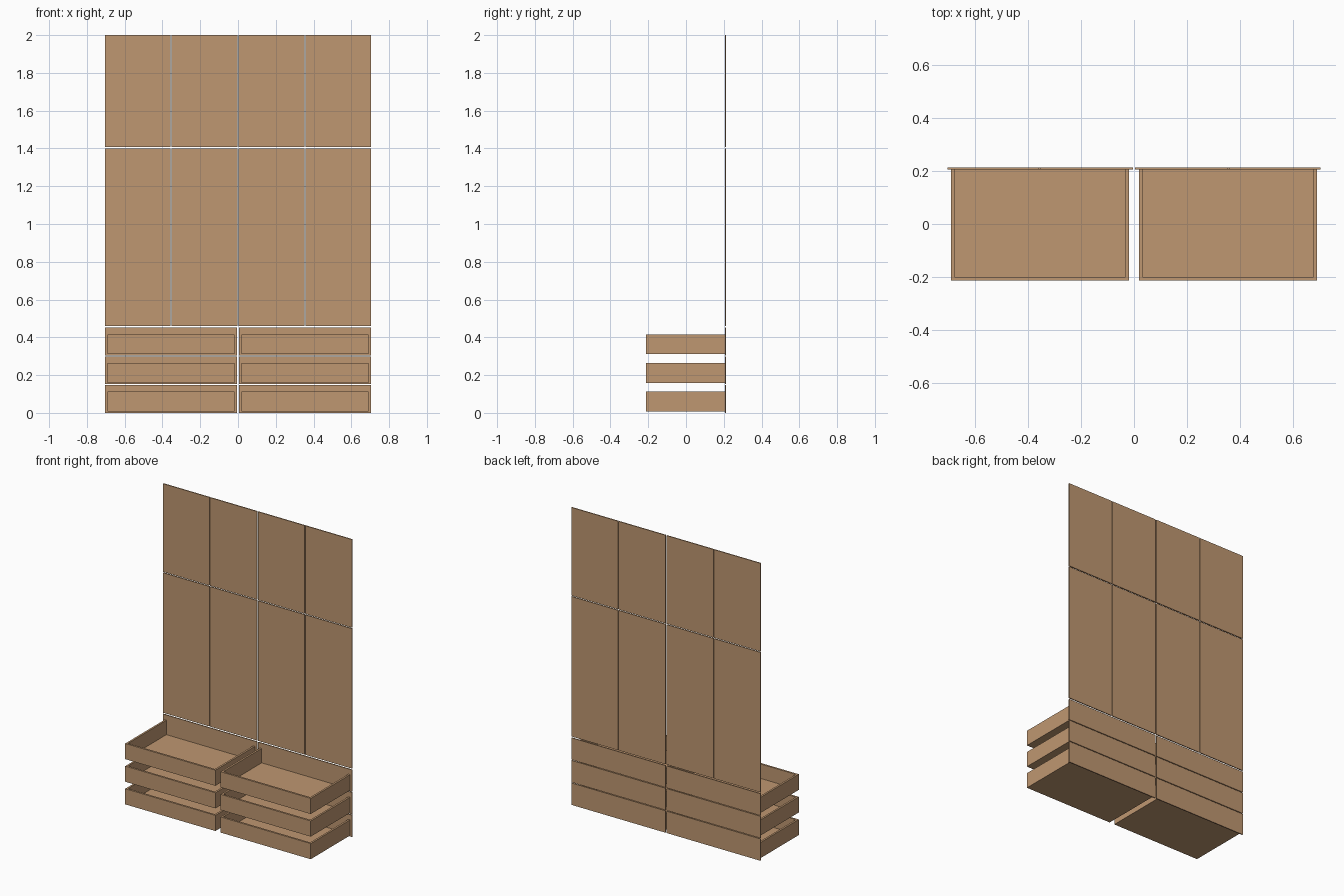
import bpy, bmesh

if "Cube" in bpy.data.objects:
    bpy.data.objects.remove(bpy.data.objects["Cube"])

wood = bpy.data.materials.new("light_wood")
wood.diffuse_color = (0.52, 0.31, 0.165, 1)
wood.use_nodes = True
wood.node_tree.nodes["Principled BSDF"].inputs["Base Color"].default_value = wood.diffuse_color


def board(name, x0, x1, y0, y1, z0, z1):
    """Rectangular board given by its extents."""
    bm = bmesh.new()
    bmesh.ops.create_cube(bm, size=1)
    for v in bm.verts:
        v.co = (x1 if v.co.x > 0 else x0,
                y1 if v.co.y > 0 else y0,
                z1 if v.co.z > 0 else z0)
    me = bpy.data.meshes.new(name)
    bm.to_mesh(me)
    bm.free()
    me.materials.append(wood)
    ob = bpy.data.objects.new(name, me)
    bpy.context.collection.objects.link(ob)
    return ob


W, D = 0.704, 0.213     # half width, half depth
PY = 0.206              # inner face of the panels
T = 0.013               # drawer board thickness
GAP = 0.003             # half gap between panels

# Tall lower doors and shorter upper doors, four columns
edges = [-W - GAP, -0.355, 0, 0.355, W + GAP]
for row, z0, z1 in (("lower", 0.46, 1.401), ("upper", 1.407, 2.0)):
    for i in range(4):
        board(f"{row}_door_{i + 1}", edges[i] + GAP, edges[i + 1] - GAP, PY, D, z0, z1)

# Drawers: back panel plus open box of bottom, sides and end board
for row in range(3):
    z = row * 0.152
    b0, b1 = z + 0.007, z + 0.112
    for side, x0, x1, p0, p1 in (("left", -0.69, -0.019, -W, -0.004),
                                 ("right", 0.019, 0.69, 0.004, W)):
        n = f"{side}_drawer_{row + 1}"
        board(n + "_panel", p0, p1, PY, D, z, z + 0.147)
        board(n + "_side_a", x0, x0 + T, -D, PY, b0, b1)
        board(n + "_side_b", x1 - T, x1, -D, PY, b0, b1)
        board(n + "_end", x0 + T, x1 - T, -D, -D + T, b0, b1)
        board(n + "_bottom", x0 + T, x1 - T, -D + T, PY, b0, b0 + 0.008)
